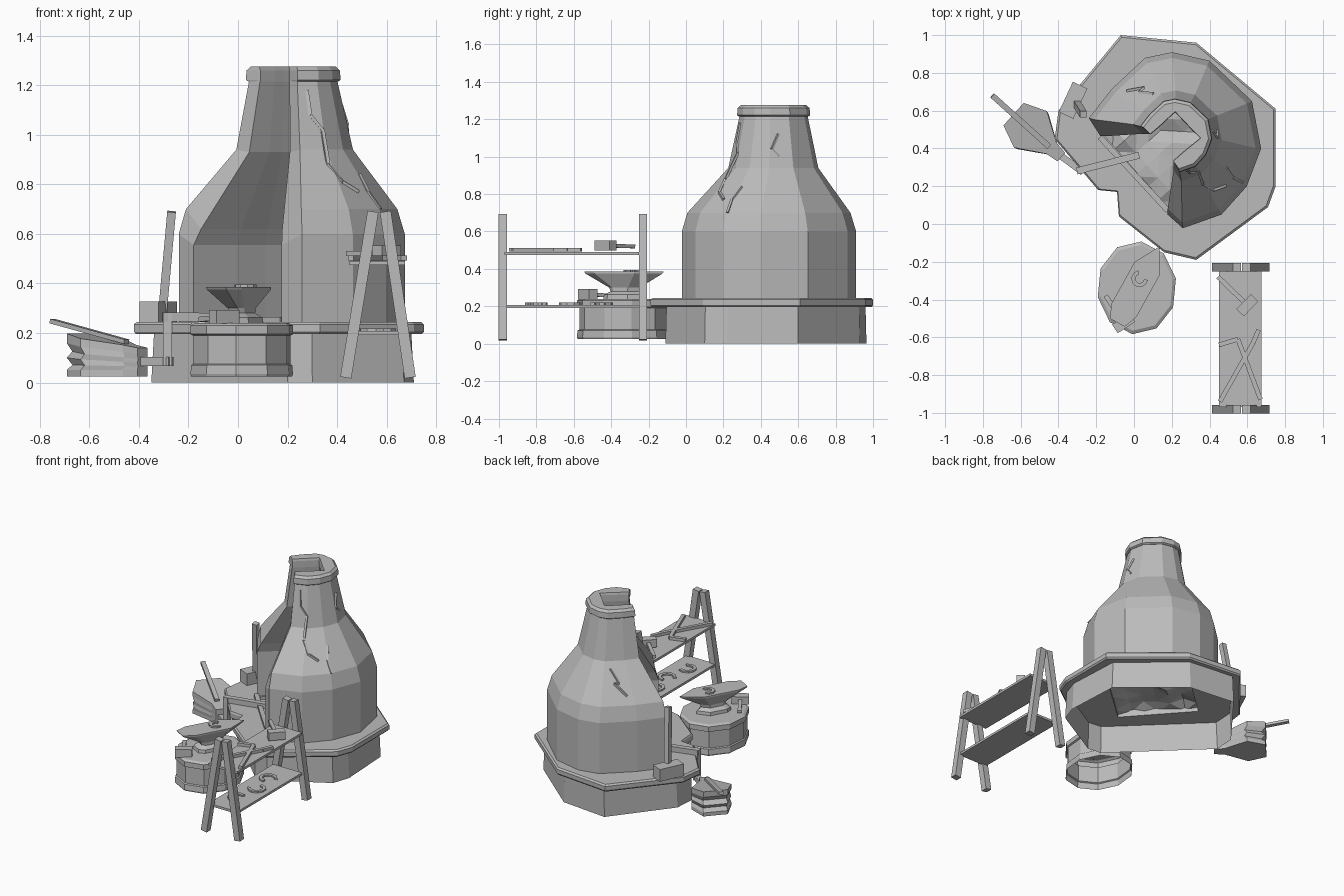
import bpy, bmesh, math, random
from mathutils import Vector, Matrix

if "Cube" in bpy.data.objects:
    bpy.data.objects.remove(bpy.data.objects["Cube"])

random.seed(4)
grey = bpy.data.materials.new("plain_grey")
grey.diffuse_color = (0.5, 0.5, 0.5, 1)
grey.use_nodes = True
grey.node_tree.nodes["Principled BSDF"].inputs["Base Color"].default_value = grey.diffuse_color


def finish(name, bm):
    bmesh.ops.recalc_face_normals(bm, faces=bm.faces)
    me = bpy.data.meshes.new(name)
    bm.to_mesh(me)
    bm.free()
    me.materials.append(grey)
    ob = bpy.data.objects.new(name, me)
    bpy.context.collection.objects.link(ob)
    return ob


def bar(name, p, q, w, h, up=(0, 0, 1)):
    """Box from p to q, w wide and h tall."""
    p, q = Vector(p), Vector(q)
    d = (q - p).normalized()
    up = Vector(up)
    if abs(d.dot(up)) > 0.95:
        up = Vector((0, 1, 0))
    side = up.cross(d).normalized()
    top = d.cross(side)
    rot = Matrix((d, side, top)).transposed().to_4x4()
    bm = bmesh.new()
    bmesh.ops.create_cube(bm, size=1, matrix=Matrix.Translation((p + q) / 2) @ rot
                          @ Matrix.Diagonal(((q - p).length, w, h, 1)))
    return finish(name, bm)


def loft(name, outline, levels, at=(0, 0), turn=0, bottom=True, top=True):
    """Stack scaled outlines; levels are (z, scale x, scale y, tilt)."""
    bm = bmesh.new()
    c, s = math.cos(turn), math.sin(turn)
    rings = []
    for z, sx, sy, tilt in levels:
        rings.append([bm.verts.new((at[0] + c * x * sx - s * y * sy,
                                    at[1] + s * x * sx + c * y * sy,
                                    z - tilt * x)) for x, y in outline])
    n = len(outline)
    for a, b in zip(rings, rings[1:]):
        for i in range(n):
            j = (i + 1) % n
            bm.faces.new((a[i], a[j], b[j], b[i]))
    if top:
        bm.faces.new(rings[-1])
    if bottom:
        bm.faces.new(rings[0][::-1])
    return finish(name, bm)


def polar(cx, cy, r, a, z):
    a = math.radians(a)
    return Vector((cx + r * math.cos(a), cy + r * math.sin(a), z))


def shell(name, angles, levels, dents={}, inner={}, flare=0):
    """Open C-shaped wall; levels are (z, cx, cy, outer r, inner r, inner z)."""
    bm = bmesh.new()
    cols = []
    for a in angles:
        k, ki = dents.get(a, 1), inner.get(a, 1)
        b = a + flare * ((a == angles[-1]) - (a == angles[0]))
        out = [bm.verts.new(polar(cx, cy, ro * k, a, z)) for z, cx, cy, ro, ri, zi in levels]
        inn = [bm.verts.new(polar(cx, cy, ri * ki, b, zi)) for z, cx, cy, ro, ri, zi in levels]
        cols.append((out, inn))
    m = len(levels)
    for (o, i), (o2, i2) in zip(cols, cols[1:]):
        for k in range(m - 1):
            bm.faces.new((o[k], o2[k], o2[k + 1], o[k + 1]))
            bm.faces.new((i[k], i[k + 1], i2[k + 1], i2[k]))
        bm.faces.new((o[-1], o2[-1], i2[-1], i[-1]))
        bm.faces.new((o[0], i[0], i2[0], o2[0]))
    for o, i in (cols[0], cols[-1]):
        for k in range(m - 1):
            bm.faces.new((o[k], o[k + 1], i[k + 1], i[k]))
    return finish(name, bm)


# Stone platform: hollow straight-sided base under an overhanging slab
foot = [(-.04, .965), (.3, .93), (.69, .6), (.71, .22), (.67, .1), (.3, -.11), (.2, -.1),
        (-.35, .43), (-.34, .58)]
loft("platform_base", [(x - .2, y - .45) for x, y in foot],
     [(0, 1, 1, 0), (0.2, .98, .99, 0)], (.2, .45), bottom=False, top=False)
mid = (0.17, 0.42)
plan = [(-0.07, 1.0), (0.33, 0.96), (0.75, 0.61), (0.75, 0.2), (0.71, 0.09), (0.33, -0.19),
        (0.16, -0.15), (-0.08, 0.04), (-0.09, 0.17), (-0.19, 0.18), (-0.42, 0.45), (-0.40, 0.60)]
plan = [(x - mid[0], y - mid[1]) for x, y in plan]
slab = loft("platform_slab", plan, [(0.195, .985, .985, 0), (0.205, 1, 1, 0), (0.235, 1, 1, 0),
                                    (0.245, .98, .98, 0)], mid)

# Square fire pit cut through the slab
cutter = bar("pit_cutter", (.02, .27, .22), (.38, .59, .22), .53, .3)
cutter.hide_render = True
cutter.hide_viewport = True
cut = slab.modifiers.new("pit", 'BOOLEAN')
cut.object = cutter
cut.operation = 'DIFFERENCE'
cut.solver = 'EXACT'

# Furnace body: round outside, square flue inside, open at the front left
ANG = [-84, -57, -32, -5, 27, 66, 91, 109, 140, 165]
DENT = {140: 0.92, -32: 0.98, 91: 1.01}
SQUARE = {-57: .70, -32: .735, 27: .67, 66: .70, 91: .95, 109: .78, 140: .715}
BODY = [(0.24, .21, .44, .465, .39, .24), (0.60, .21, .44, .465, .39, .555),
        (0.70, .21, .44, .435, .36, .62), (0.94, .225, .465, .24, .18, .93),
        (1.225, .22, .467, .18, .13, 1.225)]
shell("furnace_body", ANG, BODY, DENT, SQUARE, 11)
shell("chimney_rim", ANG, [(1.215, .22, .467, .185, .13, 1.215), (1.222, .22, .467, .195, .13, 1.222),
                           (1.26, .22, .467, .192, .13, 1.26),
                           (1.275, .22, .467, .175, .135, 1.275)], DENT, SQUARE, 11)


# Raised cracks running over the body
def on_body(a, z):
    for lo, hi in zip(BODY, BODY[1:]):
        if lo[0] <= z <= hi[0]:
            t = (z - lo[0]) / (hi[0] - lo[0])
            cx, cy, r = (lo[k] + t * (hi[k] - lo[k]) for k in (1, 2, 3))
    for p, q in zip(ANG, ANG[1:]):
        if p <= a <= q:
            return polar(cx, cy, r * DENT.get(p, 1), p, z).lerp(
                polar(cx, cy, r * DENT.get(q, 1), q, z), (a - p) / (q - p))


cracks = [[(-72, 1.18), (-70, 1.08), (-58, 1.02), (-60, .88), (-53, .81), (-42, .77)],
          [(8, 1.12), (-2, 1.04), (8, 1.0)], [(-30, .84), (-33, .77), (-31, .7)],
          [(118, .9), (128, .82), (122, .82), (134, .75)]]
for crack in cracks:
    for p, q in zip(crack, crack[1:]):
        bar("wall_crack", on_body(*p), on_body(*q), 0.014, 0.012)

# Hearth: jagged coal bed over the pit, and a sill
bm = bmesh.new()
bmesh.ops.create_grid(bm, x_segments=6, y_segments=6, size=.265, matrix=Matrix.Translation(
    (.2, .43, .225)) @ Matrix.Rotation(math.radians(42), 4, 'Z'))
for v in bm.verts:
    v.co.z += .02 * (not v.is_boundary) + random.uniform(-.02, .02)
bmesh.ops.triangulate(bm, faces=bm.faces)
finish("coal_bed", bm)
bar("hearth_sill", (-.18, .46, .25), (.18, .07, .25), .03, .03)

# Bellows with pleats at the back, lever and air pipe
half = [(0, .03), (-.07, .04), (-.22, .13), (-.34, .08)]
leaf = half + [(x, -y) for x, y in half[::-1]]
ax = math.radians(-42)
loft("bellows", leaf, [(.025, 1, 1, 0), (.05, 1, 1, .0), (.065, .92, .96, .02), (.08, 1, 1, .06),
                       (.095, .92, .96, .09), (.115, 1, 1, .13), (.14, 1, 1, .17)],
     (-.385, .354), ax)
bar("bellows_lever", (-.45, .41, .165), (-.75, .68, .248), .03, .018)
pipe = [(-.40, .37, .085), (-.285, .285, .085), (-.285, .285, .265), (.01, .36, .262)]
for p, q in zip(pipe, pipe[1:]):
    e = (Vector(q) - Vector(p)).normalized() * .018
    bar("air_pipe", Vector(p) - e, Vector(q) + e, .036, .036)

# Barrel stand with hoops
ring = [(math.cos(i * math.tau / 10 + .2), math.sin(i * math.tau / 10 + .2)) for i in range(10)]
loft("barrel", ring, [(r[0], r[1], r[1] * 1.17, 0) for r in
     [(.025, .208), (.035, .211), (.07, .208), (.075, .2), (.19, .2), (.195, .211),
      (.23, .211), (.24, .195)]], (.015, -.338), bottom=False)

# Anvil
edge = [(.235, 0), (.1, .075), (-.15, .075), (-.225, .045)]
edge += [(x, -y) for x, y in edge[:0:-1]]
loft("anvil", edge, [(.232, .5, .9, 0), (.262, .48, .85, 0), (.28, .34, .5, 0), (.30, .38, .5, 0),
                     (.375, .97, 1, 0), (.385, 1, 1, 0)], (.02, -.325), math.radians(61))


# Hammers: head across the end of a handle
def hammer(name, head, grip, size=(.11, .055, .055)):
    head, grip = Vector(head), Vector(grip)
    d = (grip - head).normalized()
    side = Vector((0, 0, 1)).cross(d).normalized() * size[0] / 2
    bar(name + "_head", head - side, head + side, size[1], size[2])
    bar(name + "_handle", head, grip, .024, .02)


hammer("barrel_hammer", (-.055, -.525, .265), (-.15, -.38, .255))
hammer("rack_hammer", (.6, -.43, .525), (.445, -.28, .52))

# Sledgehammer leaning on the furnace
bar("sledge_head", (-.36, .575, .285), (-.285, .735, .285), .085, .085)
bar("sledge_handle", (-.305, .64, .28), (-.268, .58, .69), .035, .035)

# A-frame rack
for y in (-.98, -.23):
    for bottom_x, top_x in ((.435, .545), (.695, .595)):
        bar("rack_leg", (bottom_x, y, .02), (top_x, y, .69), .045, .045)
for z in (.2, .482):
    bar("rack_shelf", (.562, -.97, z), (.562, -.25, z), .225, .016)

# Tongs on the upper shelf
for path in ([(.45, -.64), (.55, -.61), (.67, -.93)], [(.66, -.56), (.63, -.63), (.455, -.94)]):
    for p, q in zip(path, path[1:]):
        bar("tongs_arm", (*p, .502), (*q, .502), .024, .02)

# Horseshoes on the lower shelf and the anvil
for x, y, z, start, r in ((.55, -.45, .207, 20, .06), (.58, -.62, .207, 200, .06),
                          (.55, -.8, .207, 60, .06), (.03, -.29, .383, 100, .045)):
    shell("horseshoe", [start + 36 * i for i in range(8)],
          [(z, x, y, r, r - .022, z), (z + .012, x, y, r, r - .022, z + .012)])
